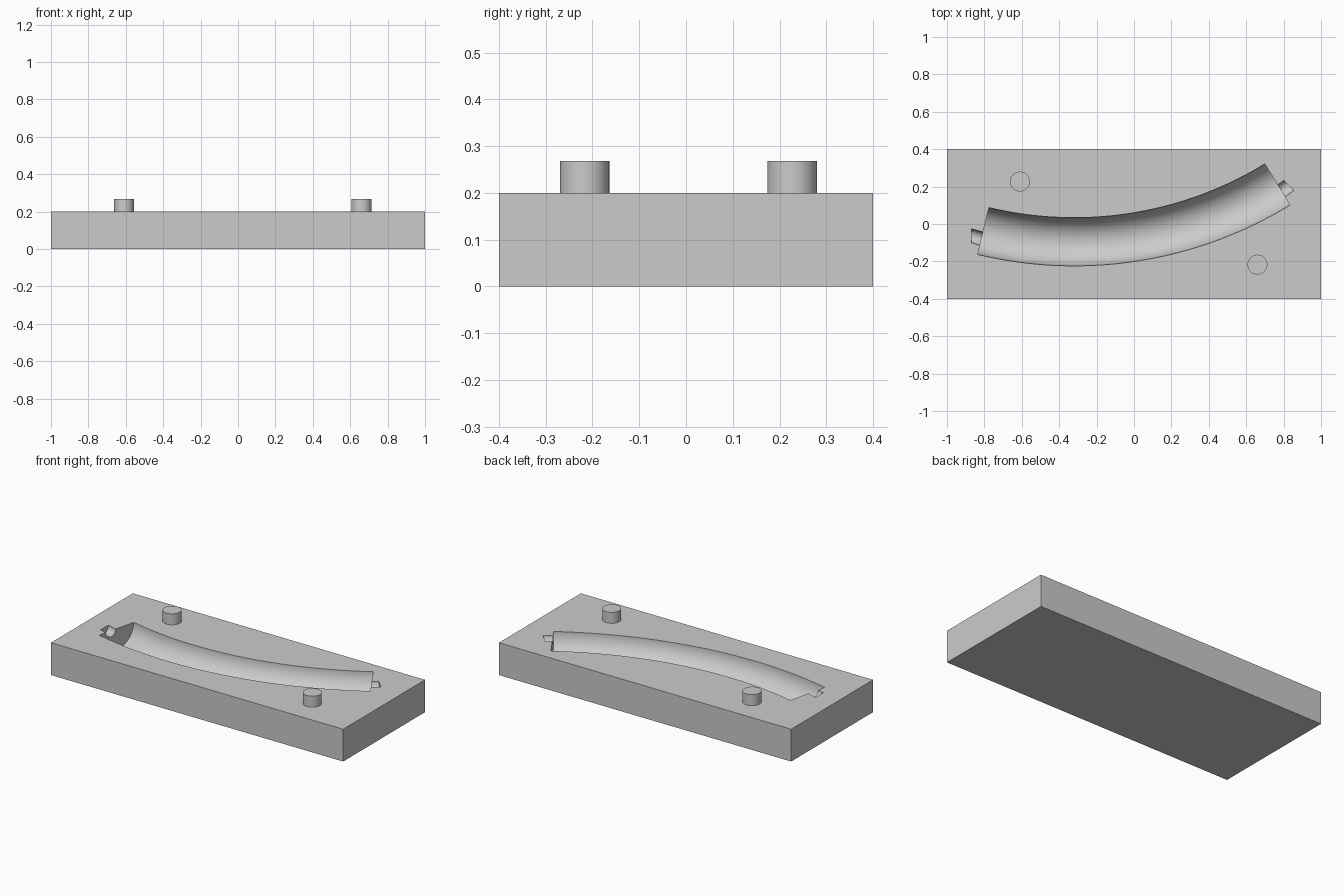
import bpy
import bmesh
from math import sin, cos, radians, pi
from mathutils import Vector

if "Cube" in bpy.data.objects:
    bpy.data.objects.remove(bpy.data.objects["Cube"], do_unlink=True)

TOP = 0.2
GREY = (0.6, 0.6, 0.6, 1.0)
grey = bpy.data.materials.new("plain_grey")
grey.use_nodes = True
grey.diffuse_color = GREY
grey.node_tree.nodes["Principled BSDF"].inputs["Base Color"].default_value = GREY


def make_object(name, bm):
    mesh = bpy.data.meshes.new(name)
    bmesh.ops.recalc_face_normals(bm, faces=bm.faces)
    bm.to_mesh(mesh)
    bm.free()
    mesh.materials.append(grey)
    obj = bpy.data.objects.new(name, mesh)
    bpy.context.collection.objects.link(obj)
    return obj


def smooth(obj):
    bpy.ops.object.select_all(action="DESELECT")
    obj.select_set(True)
    bpy.context.view_layer.objects.active = obj
    bpy.ops.object.shade_smooth_by_angle(angle=radians(30))


def round_loft(name, stations, sides):
    """Tube whose circular sections span each (upper, lower) pair at the top plane."""
    bm = bmesh.new()
    rings = []
    for upper, lower in stations:
        mid = (Vector(upper) + Vector(lower)) / 2
        half = (Vector(upper) - Vector(lower)) / 2
        ring = []
        for i in range(sides):
            a = 2 * pi * (i + 0.5) / sides
            p = mid + half * cos(a)
            ring.append(bm.verts.new((p.x, p.y, TOP + half.length * sin(a))))
        rings.append(ring)
    for r0, r1 in zip(rings, rings[1:]):
        for i in range(sides):
            j = (i + 1) % sides
            bm.faces.new((r0[i], r0[j], r1[j], r1[i]))
    bm.faces.new(rings[0])
    bm.faces.new(rings[-1])
    return make_object(name, bm)


# Mould block
bm = bmesh.new()
bmesh.ops.create_cube(bm, size=1)
bmesh.ops.scale(bm, vec=(2, 0.8, TOP), verts=bm.verts)
bmesh.ops.translate(bm, vec=(0, 0, TOP / 2), verts=bm.verts)
block = make_object("mould_block", bm)

# Curved main channel, swept along an arc
CENTRE, RADIUS, HALF_WIDTH, STEPS = Vector((-0.32, 1.985)), 2.08, 0.129, 40
stations = []
for k in range(STEPS + 1):
    a = radians(-13.5 + k / STEPS * 45)
    out = Vector((sin(a), -cos(a)))
    stations.append((CENTRE + out * (RADIUS - HALF_WIDTH),
                     CENTRE + out * (RADIUS + HALF_WIDTH)))
cutters = [round_loft("channel_cutter", stations, 64)]

# Small end notches, reaching a little into the channel
notches = {
    "left_notch": [((0.74, 0.188), (0.783, 0.126)), ((0.80, 0.233), (0.854, 0.179))],
    "right_notch": [((-0.775, -0.052), (-0.79, -0.125)), ((-0.87, -0.025), (-0.87, -0.1))],
}
for name, ends in notches.items():
    cutters.append(round_loft(name + "_cutter", ends, 32))

# Carve the block, then bake the result
for cutter in cutters:
    cutter.hide_render = True
    cut = block.modifiers.new(cutter.name, "BOOLEAN")
    cut.operation = "DIFFERENCE"
    cut.solver = "EXACT"
    cut.object = cutter
depsgraph = bpy.context.evaluated_depsgraph_get()
carved = bpy.data.meshes.new_from_object(block.evaluated_get(depsgraph))
block.modifiers.clear()
block.data = carved
for cutter in cutters:
    bpy.data.objects.remove(cutter, do_unlink=True)
smooth(block)

# Locating pegs
for name, x, y in (("right_peg", -0.61, 0.227), ("left_peg", 0.66, -0.217)):
    bm = bmesh.new()
    bmesh.ops.create_cone(bm, cap_ends=True, segments=48,
                          radius1=0.053, radius2=0.053, depth=0.068)
    bmesh.ops.translate(bm, vec=(x, y, TOP + 0.034), verts=bm.verts)
    smooth(make_object(name, bm))
